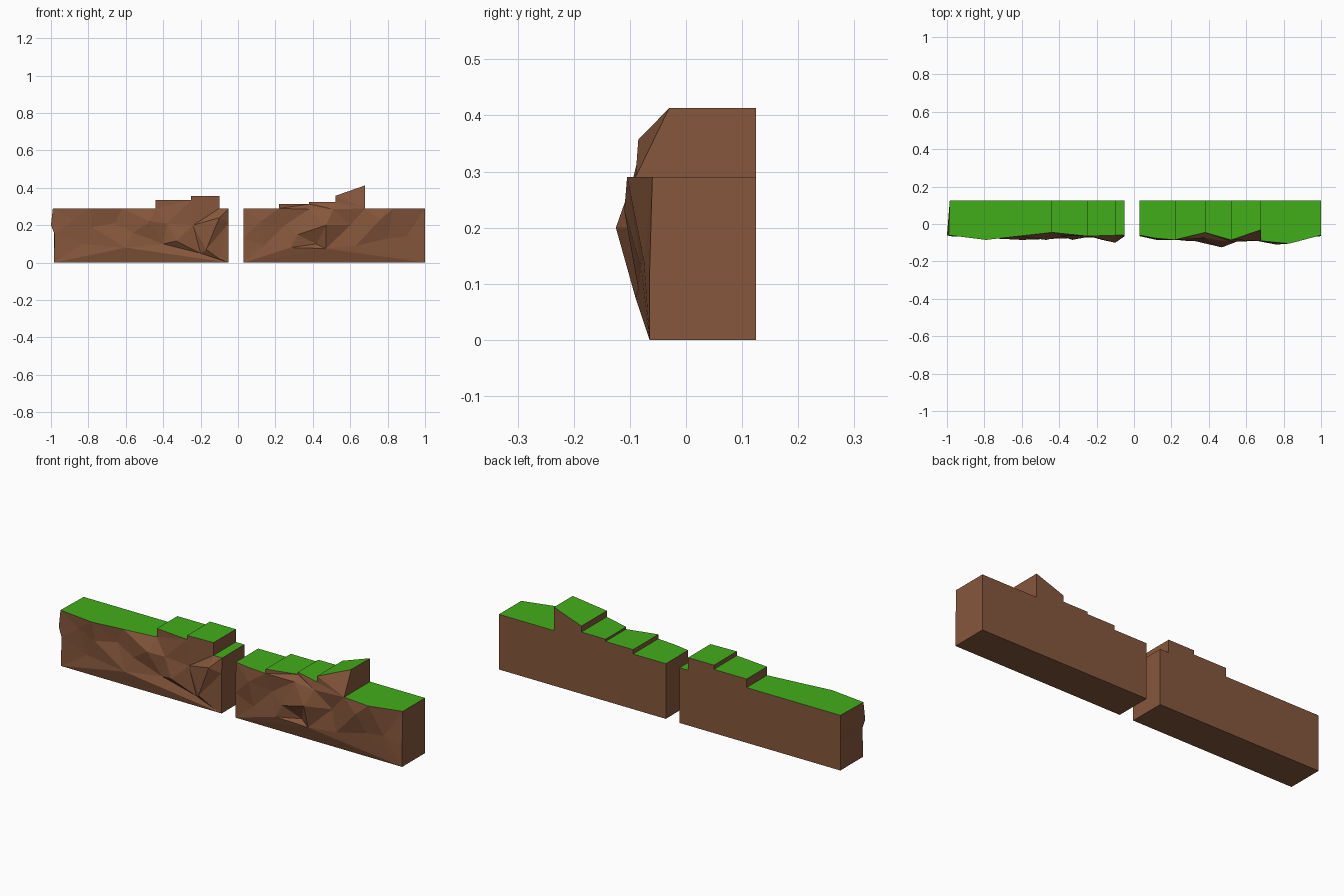
import bpy
import bmesh
from mathutils import Vector
from mathutils.geometry import delaunay_2d_cdt

if "Cube" in bpy.data.objects:
    bpy.data.objects.remove(bpy.data.objects["Cube"])

BACK = 0.125


def material(name, color):
    m = bpy.data.materials.new(name)
    m.diffuse_color = (*color, 1)
    m.use_nodes = True
    m.node_tree.nodes["Principled BSDF"].inputs["Base Color"].default_value = m.diffuse_color
    return m


EARTH = material("earth", (0.24, 0.095, 0.045))
GRASS = material("grass", (0.055, 0.42, 0.01))


def cliff(name, outline, facets):
    """Faceted front sheet from (x, z, y) points, pulled straight back."""
    pts = outline + facets
    flat = [Vector((x, z)) for x, z, y in pts]
    co, _, tris, origin, _, _ = delaunay_2d_cdt(
        flat, [], [list(range(len(outline)))], 1, 1e-5)
    bm = bmesh.new()
    verts = [bm.verts.new((c.x, pts[o[0]][2], c.y)) for c, o in zip(co, origin)]
    for t in tris:
        bm.faces.new([verts[i] for i in t])

    # sides, top and bottom: extrude the rim to the flat back
    rim = [e for e in bm.edges if e.is_boundary]
    new = bmesh.ops.extrude_edge_only(bm, edges=rim)["geom"]
    for v in new:
        if isinstance(v, bmesh.types.BMVert):
            v.co.y = BACK
            if v.co.x < -0.97:          # back corner stays vertical
                v.co.x = -0.985
    bmesh.ops.holes_fill(bm, edges=[e for e in bm.edges if e.is_boundary], sides=0)
    bmesh.ops.recalc_face_normals(bm, faces=bm.faces[:])

    # grass on everything that faces up
    for f in bm.faces:
        f.normal_update()
        f.material_index = 1 if f.normal.z > 0.9 else 0
    me = bpy.data.meshes.new(name)
    bm.to_mesh(me)
    bm.free()
    me.materials.append(EARTH)
    me.materials.append(GRASS)
    ob = bpy.data.objects.new(name, me)
    bpy.context.collection.objects.link(ob)


# left bank with two raised steps
cliff("left_cliff",
      [(-.985, 0, -.065), (-.05, 0, -.065), (-.05, .21, -.065), (-.05, .29, -.06),
       (-.10, .29, -.06), (-.10, .357, -.06), (-.25, .357, -.065),
       (-.25, .335, -.065), (-.44, .335, -.045), (-.44, .29, -.045),
       (-.62, .29, -.065), (-.79, .29, -.085), (-.99, .29, -.06),
       (-1.0, .20, -.06), (-.98, .15, -.065)],
      [(-.88, .23, -.07), (-.83, .10, -.065), (-.78, .19, -.075), (-.66, .21, -.06),
       (-.60, .08, -.085), (-.56, .16, -.07), (-.47, .22, -.085), (-.40, .10, -.06),
       (-.38, .21, -.065), (-.33, .115, -.085), (-.24, .20, -.065),
       (-.20, .05, -.06), (-.17, .07, -.085), (-.10, .24, -.10), (-.10, .02, -.07)])

# right bank with two low steps and a sloped block
cliff("right_cliff",
      [(.03, 0, -.065), (1, 0, -.065), (1, .115, -.065), (1, .29, -.06),
       (.83, .29, -.105), (.68, .29, -.09), (.68, .413, -.03), (.52, .357, -.085),
       (.52, .325, -.085), (.38, .325, -.045), (.38, .313, -.045),
       (.22, .313, -.085), (.22, .29, -.085), (.11, .29, -.075),
       (.03, .29, -.06), (.03, .13, -.065)],
      [(.12, .22, -.085), (.14, .09, -.07), (.25, .20, -.07), (.28, .08, -.09),
       (.32, .15, -.09), (.38, .285, -.075), (.51, .285, -.095), (.47, .20, -.125),
       (.42, .10, -.07), (.47, .075, -.09), (.60, .20, -.075), (.63, .09, -.085),
       (.76, .23, -.11), (.80, .13, -.08), (.90, .14, -.075)])
